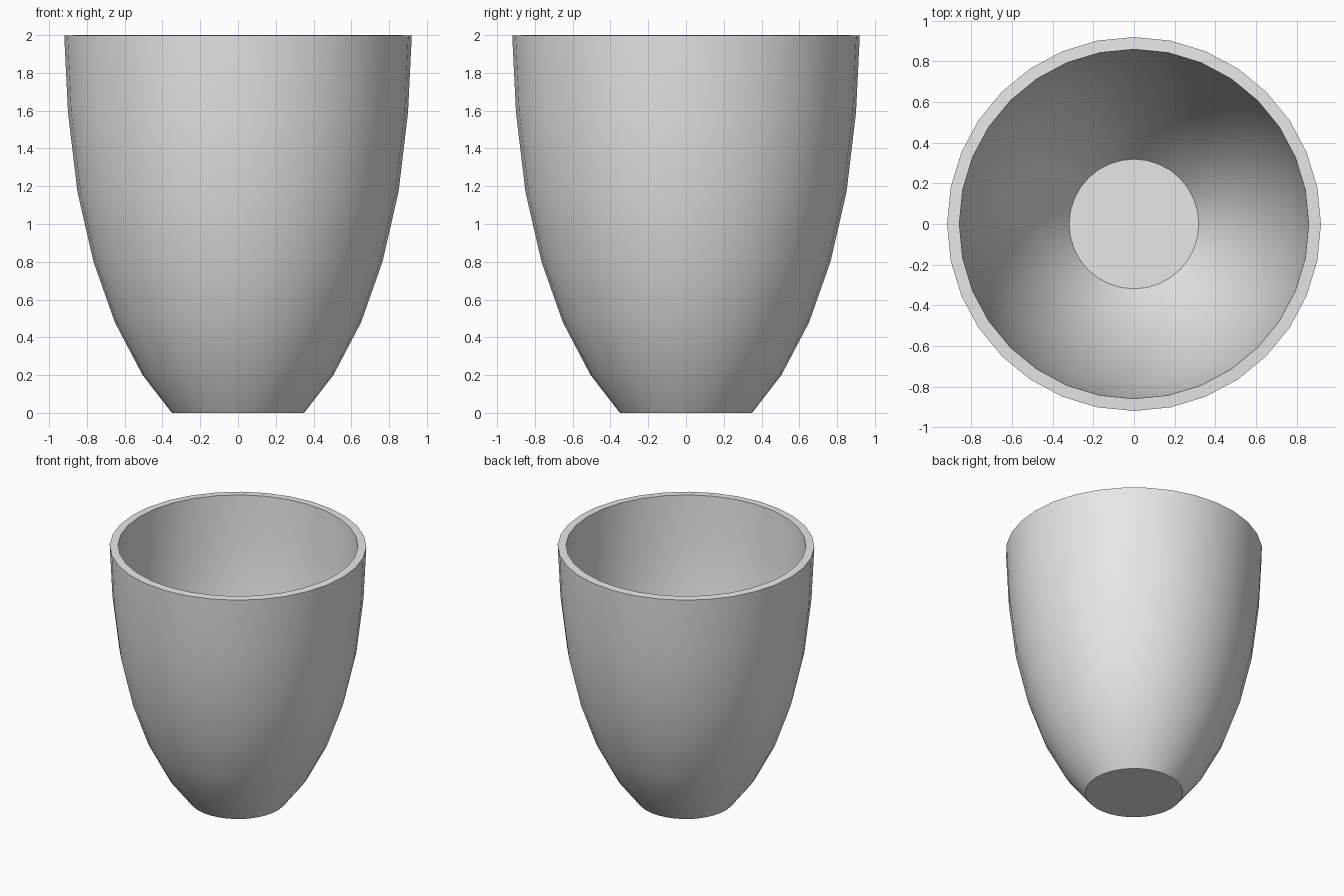
import bpy, bmesh, math

if "Cube" in bpy.data.objects:
    bpy.data.objects.remove(bpy.data.objects["Cube"])

SIDES = 32
THICK = 0.06
# outer profile (radius, height) from base corner to rim
OUTER = [(0.35, 0.0), (0.505, 0.2), (0.652, 0.48), (0.765, 0.8),
         (0.85, 1.17), (0.90, 1.59), (0.92, 1.997)]

# plain grey material
mat = bpy.data.materials.new("light grey")
mat.diffuse_color = (0.8, 0.8, 0.8, 1.0)
mat.use_nodes = True
mat.node_tree.nodes["Principled BSDF"].inputs["Base Color"].default_value = mat.diffuse_color

# single-skin cup: base fan plus rings
bm = bmesh.new()
centre = bm.verts.new((0, 0, 0))
rings = []
for r, z in OUTER:
    rings.append([bm.verts.new((r * math.cos(2 * math.pi * i / SIDES),
                                r * math.sin(2 * math.pi * i / SIDES), z))
                  for i in range(SIDES)])
for i in range(SIDES):
    j = (i + 1) % SIDES
    bm.faces.new((centre, rings[0][j], rings[0][i]))
    for a, b in zip(rings, rings[1:]):
        bm.faces.new((a[i], a[j], b[j], b[i]))
mesh = bpy.data.meshes.new("cup")
bm.to_mesh(mesh)
bm.free()
mesh.materials.append(mat)
cup = bpy.data.objects.new("cup", mesh)
bpy.context.collection.objects.link(cup)

# wall thickness, grown inwards
solid = cup.modifiers.new("wall", 'SOLIDIFY')
solid.thickness = THICK
solid.offset = -1
solid.use_even_offset = True

# apply the wall, then smooth shading with sharp rim and base edges
bpy.context.view_layer.objects.active = cup
cup.select_set(True)
bpy.ops.object.modifier_apply(modifier="wall")
bpy.ops.object.shade_smooth_by_angle(angle=math.radians(35))
